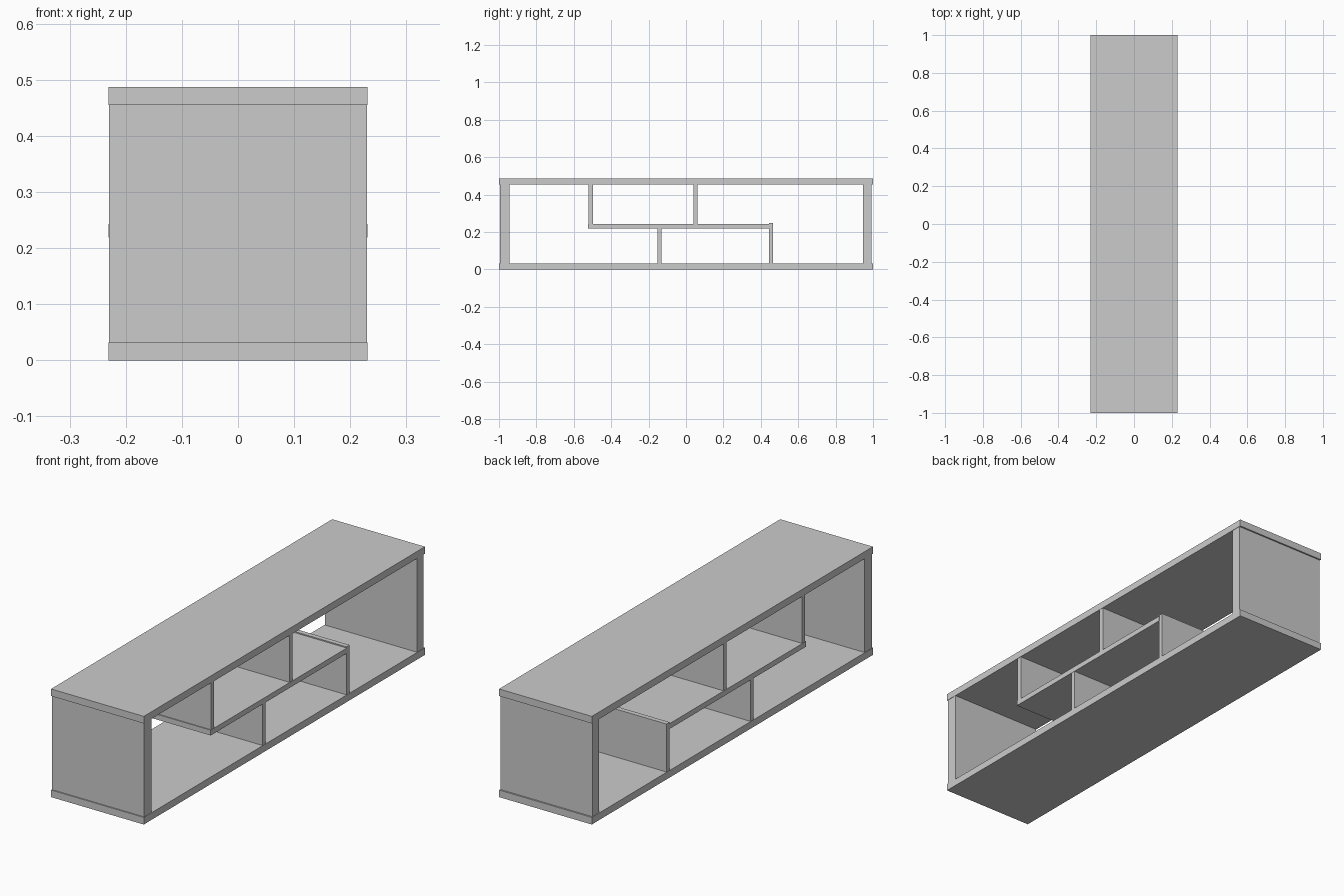
import bpy

if "Cube" in bpy.data.objects:
    bpy.data.objects.remove(bpy.data.objects["Cube"])

FULL = 0.231    # half depth of slabs and shelf
INSET = 0.2295  # half depth of upright panels


def board(name, y0, y1, z0, z1, half_x):
    """Box-shaped board spanning the given y and z ranges."""
    bpy.ops.mesh.primitive_cube_add(size=1, location=(0, (y0 + y1) / 2, (z0 + z1) / 2))
    obj = bpy.context.object
    obj.name = name
    obj.scale = (2 * half_x, y1 - y0, z1 - z0)
    bpy.ops.object.transform_apply(location=False, rotation=False, scale=True)
    return obj


# Outer case
board("bottom_slab", -1, 1, 0, 0.032, FULL)
board("top_slab", -1, 1, 0.455, 0.487, FULL)
board("left_side_panel", -0.995, -0.943, 0.032, 0.455, INSET)
board("right_side_panel", 0.946, 0.993, 0.032, 0.455, INSET)

# Middle shelf
board("middle_shelf", -0.524, 0.446, 0.219, 0.243, FULL)

# Uprights above the shelf
for name, y in (("upper_left_divider", -0.509), ("upper_middle_divider", 0.050)):
    board(name, y - 0.011, y + 0.011, 0.243, 0.455, INSET)

# Uprights below the shelf; the end one rises past the shelf top
board("lower_middle_divider", -0.153, -0.131, 0.032, 0.219, INSET)
board("lower_end_divider", 0.444, 0.466, 0.032, 0.248, INSET)
